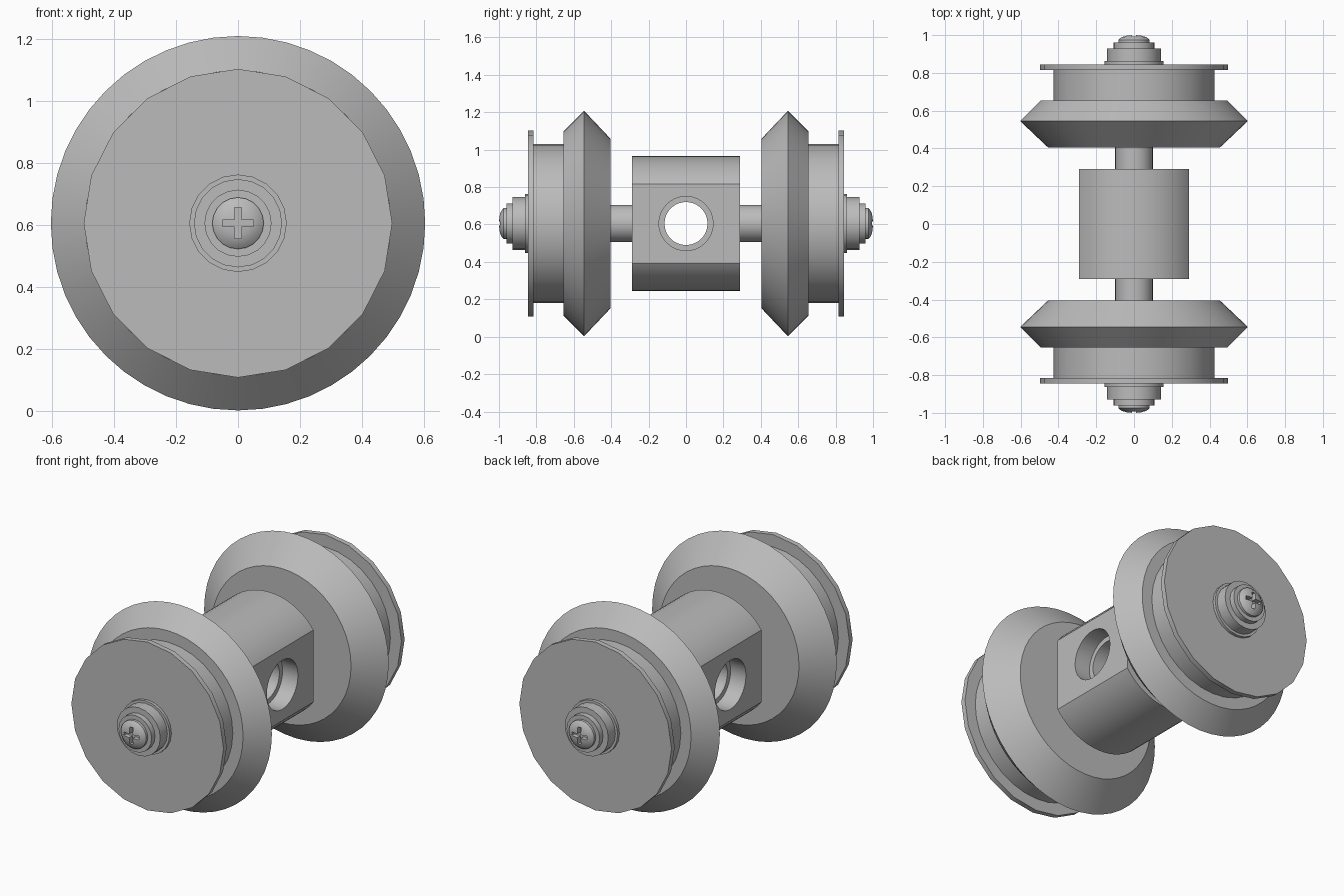
import bpy, bmesh, math
from mathutils import Matrix

if "Cube" in bpy.data.objects:
    bpy.data.objects.remove(bpy.data.objects["Cube"], do_unlink=True)

AXIS_Z = 0.605

grey = bpy.data.materials.new("plain_grey")
grey.use_nodes = True
colour = (0.5, 0.5, 0.5, 1)
grey.diffuse_color = colour
for node in grey.node_tree.nodes:
    if node.type == 'BSDF_PRINCIPLED':
        node.inputs["Base Color"].default_value = colour


def finish(name, bm):
    bmesh.ops.recalc_face_normals(bm, faces=bm.faces)
    mesh = bpy.data.meshes.new(name)
    bm.to_mesh(mesh)
    bm.free()
    mesh.materials.append(grey)
    ob = bpy.data.objects.new(name, mesh)
    bpy.context.collection.objects.link(ob)
    return ob


def lathe(name, profile, sides, flip=1):
    """Spin (radius, y) points around the axle line and cap both ends."""
    bm = bmesh.new()
    rings = []
    for r, y in profile:
        ring = []
        for i in range(sides):
            a = 2 * math.pi * i / sides
            ring.append(bm.verts.new((r * math.sin(a), flip * y, AXIS_Z + r * math.cos(a))))
        rings.append(ring)
    for low, high in zip(rings, rings[1:]):
        for i in range(sides):
            j = (i + 1) % sides
            bm.faces.new((low[i], low[j], high[j], high[i]))
    bm.faces.new(rings[0])
    bm.faces.new(rings[-1])
    return finish(name, bm)


def box(name, size, y=0):
    bm = bmesh.new()
    bmesh.ops.create_cube(bm, size=1)
    bmesh.ops.scale(bm, vec=size, verts=bm.verts)
    bmesh.ops.translate(bm, vec=(0, y, AXIS_Z), verts=bm.verts)
    return finish(name, bm)


def rod_x(name, radius, length, x=0):
    bm = bmesh.new()
    bmesh.ops.create_cone(bm, cap_ends=True, segments=32, radius1=radius, radius2=radius, depth=length,
                          matrix=Matrix.Translation((x, 0, AXIS_Z)) @ Matrix.Rotation(math.pi / 2, 4, 'Y'))
    return finish(name, bm)


def cut(ob, cutter, operation='DIFFERENCE'):
    mod = ob.modifiers.new("cut", 'BOOLEAN')
    mod.operation = operation
    mod.solver = 'EXACT'
    mod.object = cutter
    bpy.context.view_layer.objects.active = ob
    bpy.ops.object.modifier_apply(modifier=mod.name)
    bpy.data.objects.remove(cutter, do_unlink=True)


def smooth(ob):
    bpy.ops.object.select_all(action='DESELECT')
    ob.select_set(True)
    bpy.context.view_layer.objects.active = ob
    bpy.ops.object.shade_smooth_by_angle(angle=math.radians(30))


# Central body: round block with two flats and a counterbored cross hole
body = lathe("body", [(0.36, -0.29), (0.36, 0.29)], 64)
cut(body, box("flat_cutter", (0.58, 1, 1)), 'INTERSECT')
cut(body, rod_x("hole_cutter", 0.115, 1))
for side in (-1, 1):
    cut(body, rod_x("counterbore_cutter", 0.145, 0.2, side * 0.29))
smooth(body)

# Both ends carry the same wheel, hub and screw
for end, s in (("front", -1), ("back", 1)):
    parts = [
        lathe(end + "_axle", [(0.1, 0.27), (0.1, 0.42)], 32, s),
        lathe(end + "_wheel_rim", [(0.455, 0.405), (0.603, 0.545), (0.492, 0.655)], 48, s),
        lathe(end + "_drum", [(0.425, 0.64), (0.425, 0.82)], 32, s),
        lathe(end + "_end_disc", [(0.497, 0.815), (0.497, 0.845)], 20, s),
        lathe(end + "_washer", [(0.157, 0.84), (0.157, 0.862)], 20, s),
        lathe(end + "_hub", [(0.142, 0.855), (0.142, 0.928)], 20, s),
        lathe(end + "_collar", [(0.108, 0.92), (0.108, 0.96)], 20, s),
    ]
    # Domed screw head with a cross slot
    screw = lathe(end + "_screw", [(0.083, 0.95), (0.083, 0.975), (0.066, 0.989),
                                   (0.04, 0.997), (0.01, 1.0)], 20, s)
    cut(screw, box("slot_cutter", (0.1, 0.06, 0.022), s))
    cut(screw, box("slot_cutter", (0.022, 0.06, 0.1), s))
    for part in parts + [screw]:
        smooth(part)
